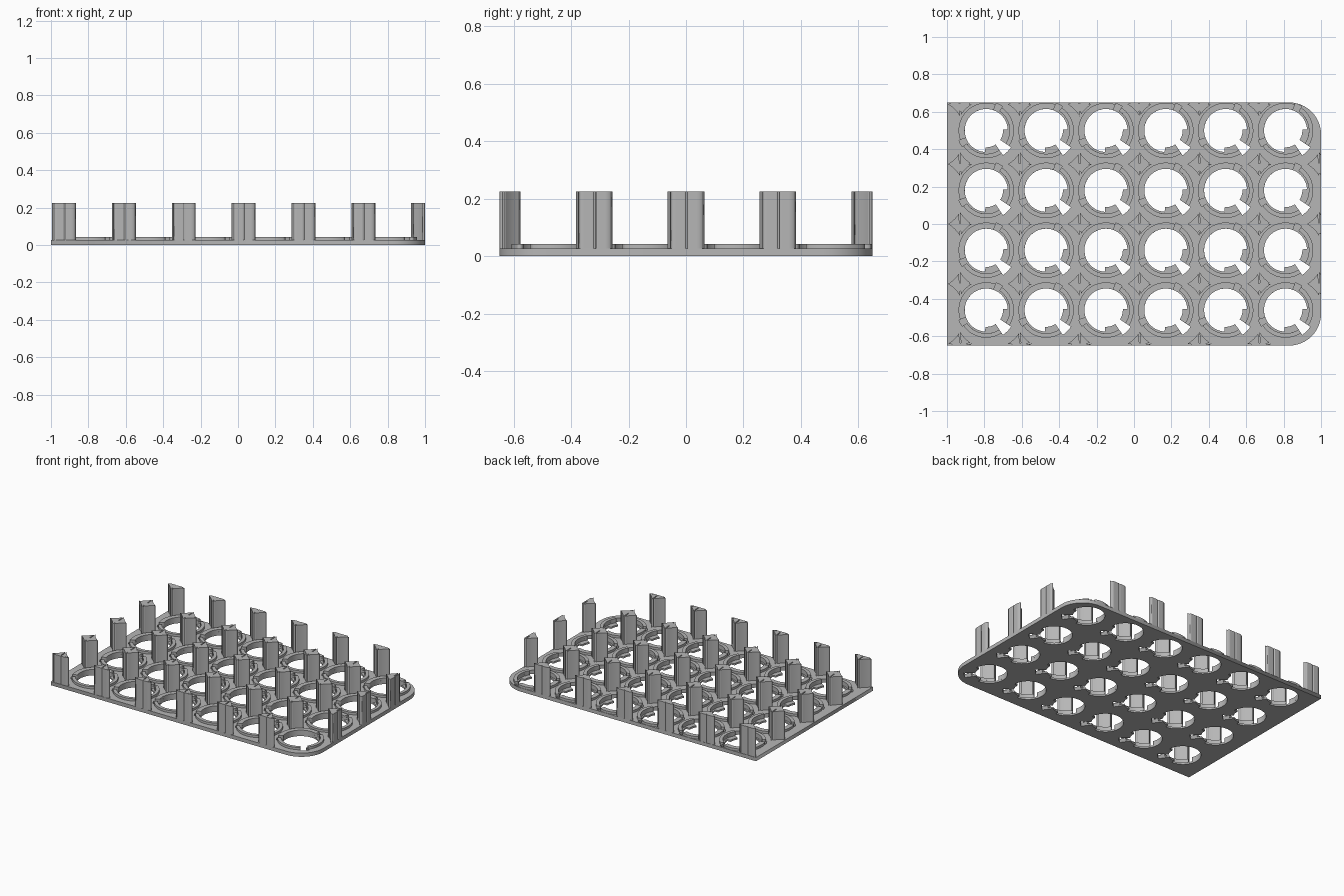
import bpy
from math import sin, cos, pi, radians, sqrt

cube = bpy.data.objects.get("Cube")
if cube:
    bpy.data.objects.remove(cube)

PITCH = 0.32
HALF_Y = 0.65
CELLS = [(-0.77 + PITCH * i, -0.48 + PITCH * j) for i in range(6) for j in range(4)]
CORNERS = [(-0.93 + PITCH * i, -0.64 + PITCH * j) for i in range(7) for j in range(5)]
SHIFT = 0.02        # holes sit off-centre along the diagonal
AXIS = -45          # diagonal that every cell is symmetric about
SLOT, NOTCH, NOTCH_END = 11, 101, 115

grey = bpy.data.materials.new("light grey")
grey.use_nodes = True
grey.diffuse_color = (0.47, 0.47, 0.47, 1)
grey.node_tree.nodes["Principled BSDF"].inputs["Base Color"].default_value = (0.47, 0.47, 0.47, 1)


def extrude_outlines(name, outlines, z0, z1):
    """Fill closed 2D outlines (inner ones become holes) and extrude from z0 to z1."""
    curve = bpy.data.curves.new(name, 'CURVE')
    curve.dimensions = '2D'
    curve.fill_mode = 'BOTH'
    curve.extrude = (z1 - z0) / 2
    for pts in outlines:
        spline = curve.splines.new('POLY')
        spline.points.add(len(pts) - 1)
        for p, (x, y) in zip(spline.points, pts):
            p.co = (x, y, 0, 1)
        spline.use_cyclic_u = True
    temp = bpy.data.objects.new(name + " outline", curve)
    bpy.context.collection.objects.link(temp)
    bpy.context.view_layer.update()
    graph = bpy.context.evaluated_depsgraph_get()
    mesh = bpy.data.meshes.new_from_object(temp.evaluated_get(graph))
    bpy.data.objects.remove(temp)
    mesh.name = name
    mesh.materials.clear()
    mesh.materials.append(grey)
    obj = bpy.data.objects.new(name, mesh)
    obj.location.z = (z0 + z1) / 2
    bpy.context.collection.objects.link(obj)
    return obj


def polar(cell, r, a):
    t = radians(AXIS + a)
    return (cell[0] - SHIFT + r * cos(t), cell[1] + SHIFT + r * sin(t))


def stepped_hole(cell, steps):
    """Closed outline whose radius changes in steps, mirrored about the diagonal."""
    half = []
    start = 0
    for end, r in steps:
        n = max(2, int((end - start) / 6))
        half += [(r, start + (end - start) * k / n) for k in range(n + 1)]
        start = end
    mirrored = [(r, -a) for r, a in reversed(half[1:-1])]
    return [polar(cell, r, a) for r, a in half + mirrored]


def arc_band(cell, a0, a1, inner, outer):
    n = int((a1 - a0) / 5)
    angles = [a0 + (a1 - a0) * k / n for k in range(n + 1)]
    return ([polar(cell, outer, a) for a in angles]
            + [polar(cell, inner, a) for a in reversed(angles)])


def plate_outline():
    """Rectangle with the two corners on the left side rounded."""
    r = 0.17
    pts = [(-1, HALF_Y), (-1, -HALF_Y)]
    for sign, start in ((-1, -90), (1, 0)):
        for k in range(13):
            t = radians(start + 7.5 * k)
            pts.append((1 - r + r * cos(t), sign * (HALF_Y - r) + r * sin(t)))
    return pts


def star(corner):
    """Four-pointed post section left between round cells, trimmed to the plate."""
    tip, half = 0.064, PITCH / 2
    r = sqrt((half - tip) ** 2 + half ** 2)
    pts = []
    for q in range(4):
        for k in range(8):
            # concave arc from one tip to the next, around the diagonal cell centre
            spread = pi / 4 - math_angle(half - tip, half)
            t = pi * 1.25 + spread * (1 - 2 * k / 8) * -1
            x, y = half + r * cos(t), half + r * sin(t)
            for _ in range(q):
                x, y = -y, x
            pts.append((x + corner[0], y + corner[1]))
    if corner[1] < 0:
        pts = [(x, max(y, -HALF_Y)) for x, y in pts]
    return [(min(x, 1), min(y, HALF_Y)) for x, y in pts]


def math_angle(a, b):
    from math import atan2
    return atan2(a, b)


# Lower plate layer: holes with two contact tabs beside each diagonal slot
extrude_outlines("base_plate", [plate_outline()] + [
    stepped_hole(c, [(SLOT, 0.16), (48, 0.09), (180, 0.115)]) for c in CELLS], 0, 0.012)

# Upper plate layer: wire channel around the slot side, ending in notches
extrude_outlines("channel_plate", [plate_outline()] + [
    stepped_hole(c, [(SLOT, 0.16), (NOTCH, 0.125), (NOTCH_END, 0.155), (180, 0.115)])
    for c in CELLS], 0.012, 0.026)

# Raised rim segments around each hole
rims = []
for c in CELLS:
    rims.append(arc_band(c, NOTCH_END, 360 - NOTCH_END, 0.115, 0.148))
    for a0, a1 in ((SLOT, NOTCH), (-NOTCH, -SLOT)):
        rims.append(arc_band(c, a0, a1, 0.125, 0.148))
extrude_outlines("raised_rims", rims, 0.026, 0.042)

# Tall separator posts, omitted at the rounded corners
extrude_outlines("separator_posts", [
    star(c) for c in CORNERS if not (c[0] > 0.9 and abs(c[1]) > 0.6)], 0.026, 0.225)
